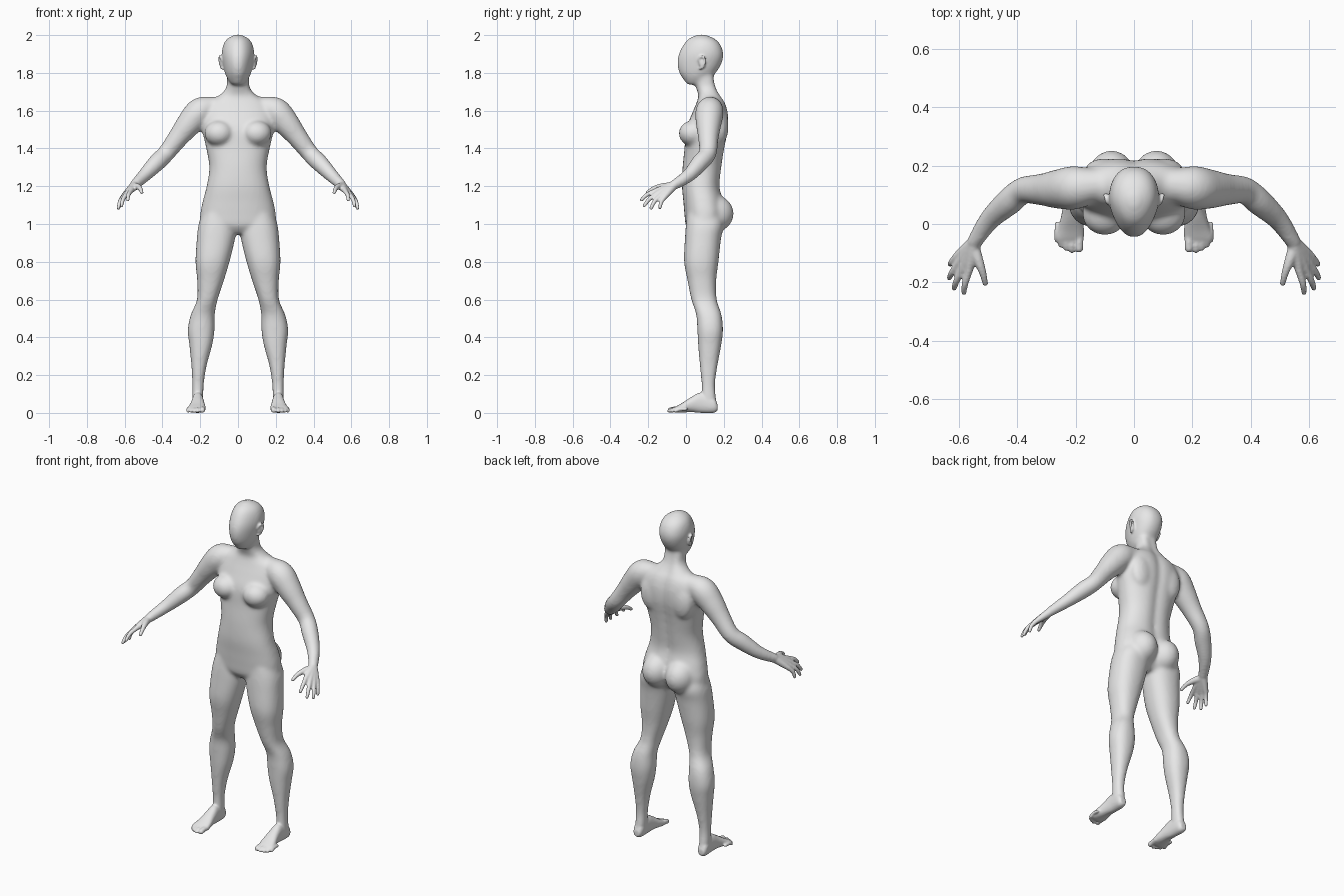
import bpy, bmesh
from math import sin, cos, pi, exp, copysign
from mathutils import Vector, Matrix

cube = bpy.data.objects.get("Cube")
if cube:
    bpy.data.objects.remove(cube)


def spline(rows, steps=5):
    """Smooth interpolation through tuples of numbers."""
    pts = [rows[0]] + list(rows) + [rows[-1]]
    out = []
    for a, b, c, d in zip(pts, pts[1:], pts[2:], pts[3:]):
        for i in range(steps):
            t = i / steps
            out.append([q + 0.5 * t * (r - p + t * (2*p - 5*q + 4*r - s + t * (3*(q - r) + s - p)))
                        for p, q, r, s in zip(a, b, c, d)])
    return out + [list(rows[-1])]


def skin(bm, rings):
    loops = [[bm.verts.new(p) for p in ring] for ring in rings]
    n = len(loops[0])
    for a, b in zip(loops, loops[1:]):
        for i in range(n):
            bm.faces.new((a[i], a[(i + 1) % n], b[(i + 1) % n], b[i]))
    bm.faces.new(loops[0][::-1])
    bm.faces.new(loops[-1])


def loft(bm, rows, along="z", egg=0.0, groove=0.0, n=40):
    """Rows: position on the axis, then min and max of both cross directions."""
    rings = []
    for t, x0, x1, b0, b1 in spline(rows):
        ring = []
        for i in range(n):
            c, s = cos(2 * pi * i / n), sin(2 * pi * i / n)
            c, s = (copysign(abs(v) ** 0.88, v) for v in (c, s))
            x = (x0 + x1) / 2 + (x1 - x0) / 2 * c * (1 - egg * max(0, -s))
            b = (b0 + b1) / 2 + (b1 - b0) / 2 * s
            if s > 0:
                b -= groove * exp(-(x / 0.03) ** 2)
            ring.append((x, b, t) if along == "z" else (x, t, b))
        rings.append(ring)
    skin(bm, rings)


def ball(bm, centre, radii):
    m = Matrix.Translation(centre) @ Matrix.Diagonal((*radii, 1))
    bmesh.ops.create_uvsphere(bm, u_segments=24, v_segments=16, radius=1, matrix=m)


def tube(bm, rows, n=20):
    """Round limb through (x, y, z, radius) with rounded ends."""
    path = spline(rows)
    pts = [Vector(p[:3]) for p in path]
    rings = []
    for i, p in enumerate(pts):
        d = pts[min(i + 1, len(pts) - 1)] - pts[max(i - 1, 0)]
        u = d.cross(Vector((0.3, 0.5, 0.8))).normalized()
        v = d.cross(u).normalized()
        rings.append([p + path[i][3] * (u * cos(2*pi*k/n) + v * sin(2*pi*k/n)) for k in range(n)])
    skin(bm, rings)
    for end in (rows[0], rows[-1]):
        ball(bm, end[:3], [end[3]] * 3)


def mirror_copy(bm):
    geom = bmesh.ops.duplicate(bm, geom=bm.verts[:] + bm.edges[:] + bm.faces[:])["geom"]
    verts = [g for g in geom if isinstance(g, bmesh.types.BMVert)]
    bmesh.ops.scale(bm, vec=(-1, 1, 1), verts=verts)
    bmesh.ops.recalc_face_normals(bm, faces=bm.faces[:])


def fuse(bm, name, voxel, repeat):
    """Blend overlapping parts into one smooth skin."""
    bmesh.ops.recalc_face_normals(bm, faces=bm.faces[:])
    mesh = bpy.data.meshes.new(name)
    bm.to_mesh(mesh)
    bm.free()
    ob = bpy.data.objects.new(name, mesh)
    bpy.context.scene.collection.objects.link(ob)
    rem = ob.modifiers.new("Fuse", "REMESH")
    rem.mode, rem.voxel_size, rem.use_smooth_shade = "VOXEL", voxel, True
    smo = ob.modifiers.new("Soften", "SMOOTH")
    smo.factor, smo.iterations = 0.5, repeat
    deps = bpy.context.evaluated_depsgraph_get()
    result = bpy.data.meshes.new_from_object(ob.evaluated_get(deps))
    ob.modifiers.clear()
    ob.data = result
    return ob


core = bmesh.new()

# Legs
loft(core, [(1.08, .02, .175, .01, .18), (1.0, .008, .208, .0, .2), (.92, .016, .218, -.006, .185),
            (.8, .045, .225, -.01, .172), (.7, .075, .216, .008, .16), (.6, .108, .217, .028, .163),
            (.52, .123, .25, .054, .188), (.44, .124, .266, .06, .196), (.36, .136, .258, .064, .187),
            (.25, .166, .247, .073, .167), (.15, .181, .242, .082, .154), (.08, .183, .243, .08, .16),
            (.02, .187, .243, .08, .165)])
# Arms from collar to wrist
tube(core, [(.07, .14, 1.62, .05), (.14, .132, 1.615, .06), (.2, .125, 1.595, .075),
            (.255, .12, 1.535, .069), (.317, .118, 1.457, .055), (.38, .115, 1.375, .047),
            (.43, .075, 1.325, .047), (.495, .015, 1.258, .037), (.547, -.062, 1.207, .028)])
# Chest, shoulder blades and buttocks
ball(core, (.1, .035, 1.48), (.078, .074, .068))
ball(core, (.1, .183, 1.52), (.07, .042, .1))
ball(core, (.077, .145, 1.055), (.088, .108, .1))
mirror_copy(core)

# Torso and neck
torso = [(.95, .08, .03, .16), (.99, .19, .0, .19), (1.05, .2, -.008, .21), (1.12, .187, -.014, .2),
         (1.2, .166, -.021, .182), (1.3, .152, -.018, .192), (1.4, .168, -.008, .207),
         (1.5, .19, .0, .226), (1.58, .195, .03, .226), (1.64, .165, .055, .21),
         (1.68, .1, .066, .186), (1.72, .064, .054, .168), (1.77, .058, .045, .157), (1.83, .055, .05, .15)]
loft(core, [(z, -w, w, f, b) for z, w, f, b in torso], groove=.013)
# Head
head = [(1.738, .03, .006, .06), (1.765, .054, -.014, .115), (1.8, .07, -.036, .157),
        (1.85, .081, -.046, .188), (1.9, .087, -.038, .198), (1.95, .078, -.013, .182),
        (1.982, .056, .015, .15), (2.003, .015, .06, .1)]
loft(core, [(z, -w, w, f, b) for z, w, f, b in head], egg=.25)

core_ob = fuse(core, "body_core", .01, 9)

# Hands
detail = bmesh.new()
wrist = (.546, -.062, 1.207, .024)
fingers = [((.567, -.162, 1.175), (.585, -.244, 1.122)), ((.589, -.154, 1.16), (.62, -.228, 1.09)),
           ((.603, -.136, 1.149), (.637, -.19, 1.077)), ((.609, -.112, 1.144), (.633, -.141, 1.08))]
for base, tip in fingers:
    b, t = Vector(base), Vector(tip)
    tube(detail, [wrist, (*Vector(wrist[:3]).lerp(b, .55), .019), (*b, .014)])
    bend = b.lerp(t, .5) + Vector((.004, -.004, .006))
    tube(detail, [(*b, .0135), (*bend, .0115), (*t.lerp(b, .1), .0095)])
tube(detail, [(.55, -.08, 1.2, .022), (.532, -.13, 1.198, .017), (.518, -.17, 1.188, .0125),
              (.51, -.204, 1.168, .01)])
# Feet and toes
loft(detail, [(.167, .198, .234, .012, .045), (.145, .186, .244, 0, .085), (.08, .183, .243, 0, .108),
              (.03, .178, .249, .004, .085), (-.02, .171, .262, .002, .053),
              (-.05, .172, .27, .001, .036), (-.066, .182, .262, .005, .026)], along="y")
toes = [(.188, -.084, .0145), (.213, -.09, .0105), (.232, -.084, .01), (.25, -.073, .0095), (.265, -.055, .009)]
for x, y, r in toes:
    tube(detail, [(x - .002, y + .055, .02, r), (x, y + .02, .019, r), (x, y, r, r)])
# Ears: thin plate with a rolled rim
ball(detail, (.086, .086, 1.852), (.009, .017, .03))
tube(detail, [(.085, .068, 1.865, .005), (.094, .074, 1.884, .006), (.099, .094, 1.884, .006),
              (.098, .102, 1.862, .006), (.09, .088, 1.83, .006), (.084, .076, 1.822, .006)])
mirror_copy(detail)
detail.from_mesh(core_ob.data)
bpy.data.objects.remove(core_ob)

# Final body
body = fuse(detail, "body", .0055, 4)
skin_mat = bpy.data.materials.new("plain_grey")
skin_mat.use_nodes = True
grey = (.8, .8, .8, 1)
skin_mat.diffuse_color = grey
for node in skin_mat.node_tree.nodes:
    if node.type == "BSDF_PRINCIPLED":
        node.inputs["Base Color"].default_value = grey
body.data.materials.clear()
body.data.materials.append(skin_mat)
for poly in body.data.polygons:
    poly.use_smooth = True
    poly.material_index = 0
